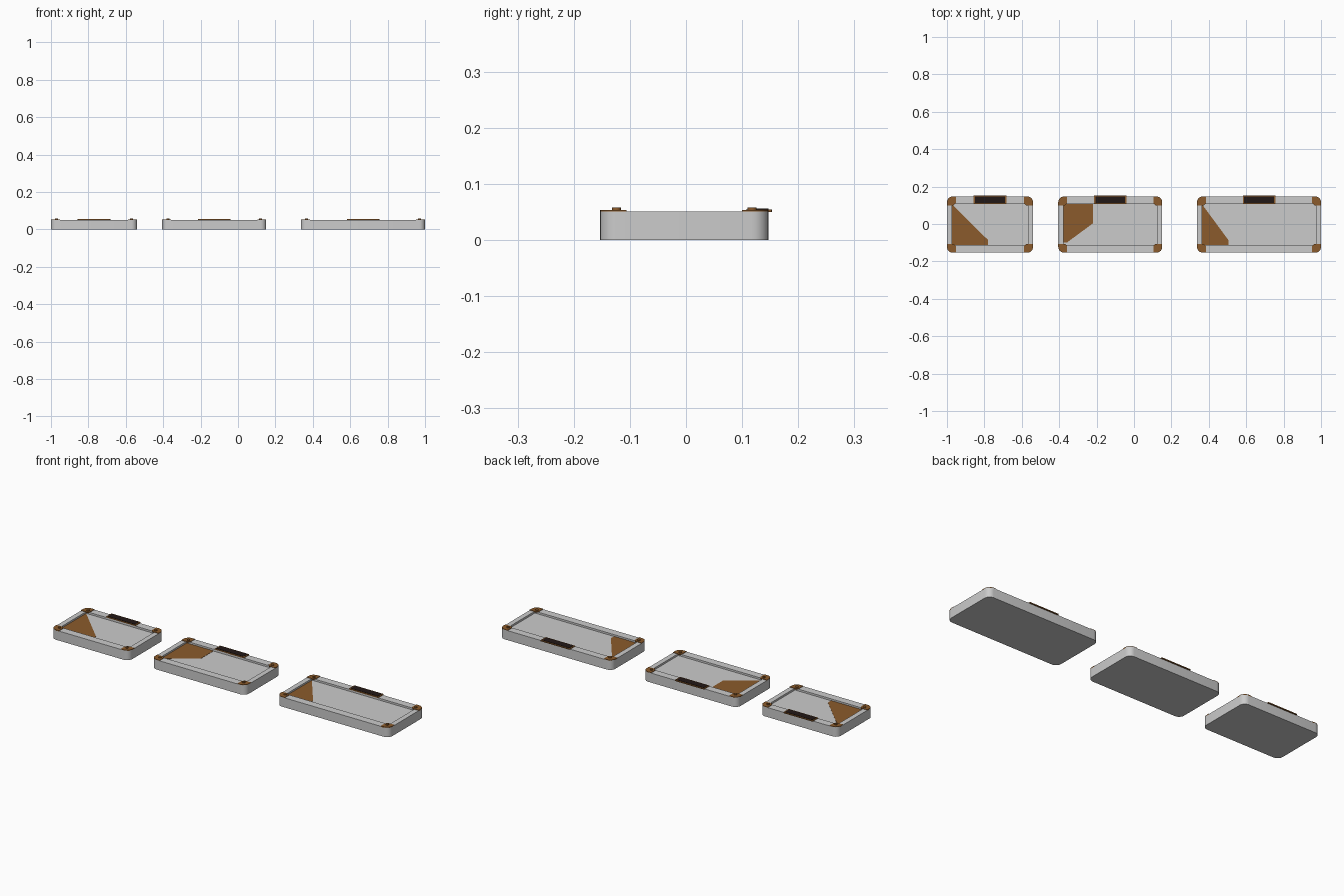
import bpy, bmesh, math

if "Cube" in bpy.data.objects:
    bpy.data.objects.remove(bpy.data.objects["Cube"])

def material(name, rgb):
    m = bpy.data.materials.new(name)
    m.diffuse_color = (*rgb, 1)
    m.use_nodes = True
    m.node_tree.nodes["Principled BSDF"].inputs["Base Color"].default_value = m.diffuse_color
    return m

BRONZE = material("bronze", (0.26, 0.105, 0.025))
DARK = material("dark_inlay", (0.016, 0.009, 0.008))

def rounded(x0, x1, y0, y1, r, n=6):
    """Counter-clockwise rounded rectangle outline."""
    pts = []
    for cx, cy, a in ((x1 - r, y1 - r, 0), (x0 + r, y1 - r, 90), (x0 + r, y0 + r, 180), (x1 - r, y0 + r, 270)):
        for i in range(n + 1):
            t = math.radians(a + 90 * i / n)
            pts.append((cx + r * math.cos(t), cy + r * math.sin(t)))
    return pts

def loft(name, rings, mat=None):
    """Skin a stack of (outline, z) rings and cap both ends."""
    bm = bmesh.new()
    loops = [[bm.verts.new((x, y, z)) for x, y in pts] for pts, z in rings]
    for a, b in zip(loops, loops[1:]):
        for i in range(len(a)):
            j = (i + 1) % len(a)
            bm.faces.new((a[i], a[j], b[j], b[i]))
    bm.faces.new(loops[0][::-1])
    bm.faces.new(loops[-1])
    bmesh.ops.recalc_face_normals(bm, faces=bm.faces)
    me = bpy.data.meshes.new(name)
    bm.to_mesh(me)
    bm.free()
    ob = bpy.data.objects.new(name, me)
    bpy.context.collection.objects.link(ob)
    if mat:
        me.materials.append(mat)
    bpy.ops.object.select_all(action='DESELECT')
    ob.select_set(True)
    bpy.context.view_layer.objects.active = ob
    bpy.ops.object.shade_smooth_by_angle(angle=math.radians(30))
    return ob

def slab(name, pts, z0, z1, mat):
    return loft(name, [(pts, z0), (pts, z1)], mat)

Y0, Y1, TOP, FLOOR, R = -0.153, 0.147, 0.051, 0.041, 0.03
RIM, IY0, IY1 = 0.027, -0.112, 0.107

def tray(label, x0, x1, patch):
    # body with a sunken top, the inner outline keeps the outer point count
    outer = rounded(x0, x1, Y0, Y1, R)
    inner = rounded(x0 + RIM, x1 - RIM, IY0, IY1, 0.004)
    loft(label + "_body", [(outer, 0), (outer, TOP), (inner, TOP), (inner, FLOOR)])
    # coloured patch on the sunken floor
    slab(label + "_patch", [(x0 + RIM + px, py) for px, py in patch], FLOOR - 0.002, FLOOR + 0.001, BRONZE)
    # corner plates, rounded on the outside, each with a screw
    for sx, ex in ((1, x0), (-1, x1)):
        for sy, ey in ((1, Y0), (-1, Y1)):
            pts = [(R - R * math.cos(t), R - R * math.sin(t)) for t in (math.radians(15 * i) for i in range(7))]
            pts += [(0.047, 0), (0.047, 0.036), (0.036, 0.047), (0, 0.047)]
            slab(label + "_corner_plate", [(ex + sx * x, ey + sy * y) for x, y in pts], TOP - 0.003, 0.0535, BRONZE)
            cx, cy = ex + sx * 0.03, ey + sy * 0.029
            disc = [(cx + 0.008 * math.cos(i * math.pi / 8), cy + 0.008 * math.sin(i * math.pi / 8)) for i in range(16)]
            slab(label + "_screw", disc, 0.052, 0.0575, BRONZE)
    # nameplate with dark inlay at the back edge
    c = (x0 + x1) / 2
    slab(label + "_plate_frame", rounded(c - 0.087, c + 0.087, 0.107, 0.153, 0.002, 2), TOP - 0.001, 0.0545, BRONZE)
    slab(label + "_plate_inlay", rounded(c - 0.08, c + 0.08, 0.113, 0.147, 0.002, 2), 0.053, 0.056, DARK)

tray("small_tray", -1.0, -0.54, [(0, IY0), (0.192, IY0), (0.192, -0.085), (0, 0.105)])
tray("medium_tray", -0.405, 0.151, [(0, -0.1), (0.018, -0.1), (0.158, 0.003), (0.158, IY1), (0, IY1)])
tray("large_tray", 0.337, 1.0, [(0, IY0), (0.14, IY0), (0.14, -0.085), (0, 0.105)])
